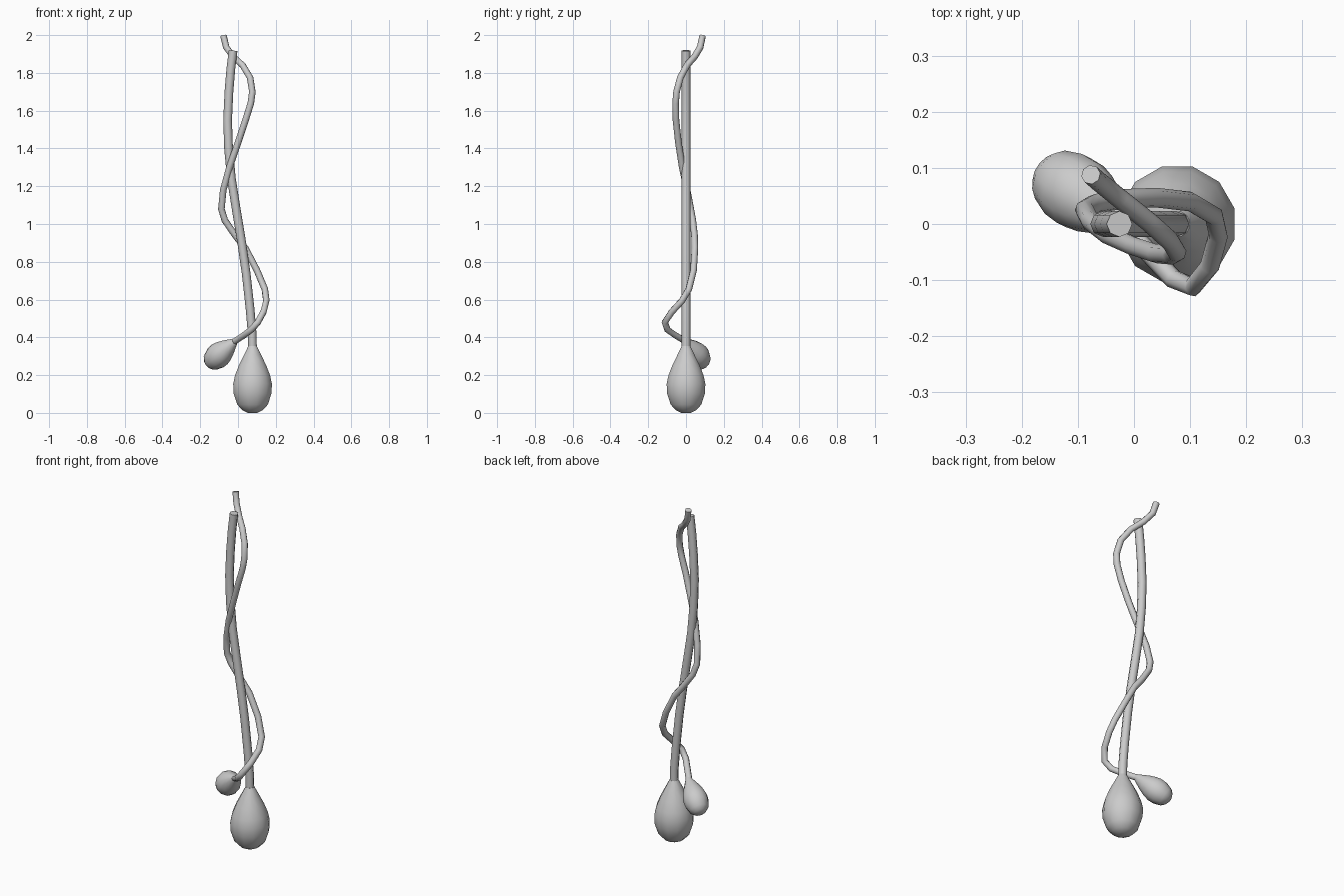
import bpy, math
from mathutils import Vector, Matrix

if "Cube" in bpy.data.objects:
    bpy.data.objects.remove(bpy.data.objects["Cube"])

# Teardrop profile: (radius, distance below the tip)
DROP = [(0.023, 0.0), (0.046, 0.045), (0.074, 0.10), (0.096, 0.155),
        (0.106, 0.20), (0.104, 0.25), (0.084, 0.31), (0.055, 0.34), (0.026, 0.354)]
SIDES = 12


def smooth(obj, angle):
    bpy.ops.object.select_all(action='DESELECT')
    obj.select_set(True)
    bpy.context.view_layer.objects.active = obj
    bpy.ops.object.shade_smooth_by_angle(angle=math.radians(angle))


def bulb(name, tip, axis, scale):
    """Lathe the teardrop and hang it from tip along axis."""
    verts, faces = [], []
    for r, d in DROP:
        for i in range(SIDES):
            a = math.tau * (i + 0.5) / SIDES
            verts.append((r * math.cos(a), r * math.sin(a), -d))
    for k in range(len(DROP) - 1):
        for i in range(SIDES):
            j = (i + 1) % SIDES
            faces.append((k * SIDES + i, (k + 1) * SIDES + i,
                          (k + 1) * SIDES + j, k * SIDES + j))
    faces.append(tuple(range(SIDES)))
    last = (len(DROP) - 1) * SIDES
    faces.append(tuple(last + i for i in reversed(range(SIDES))))
    mesh = bpy.data.meshes.new(name)
    mesh.from_pydata(verts, [], faces)
    rot = Vector((0, 0, -1)).rotation_difference(Vector(axis)).to_matrix().to_4x4()
    mesh.transform(Matrix.Translation(tip) @ rot @ Matrix.Scale(scale, 4))
    obj = bpy.data.objects.new(name, mesh)
    bpy.context.collection.objects.link(obj)
    smooth(obj, 50)


def tube(name, points, radius):
    """Eight-sided capped tube along a path."""
    curve = bpy.data.curves.new(name + "_path", 'CURVE')
    curve.dimensions = '3D'
    curve.bevel_depth = radius
    curve.bevel_resolution = 2
    curve.use_fill_caps = True
    spline = curve.splines.new('POLY')
    spline.points.add(len(points) - 1)
    for p, co in zip(spline.points, points):
        p.co = (*co, 1)
    obj = bpy.data.objects.new(name, curve)
    bpy.context.collection.objects.link(obj)
    bpy.ops.object.select_all(action='DESELECT')
    obj.select_set(True)
    bpy.context.view_layer.objects.active = obj
    bpy.ops.object.convert(target='MESH')
    smooth(bpy.context.object, 50)


# Thick main stem with its upright bulb
stem = [(0.077, 0.33), (0.075, 0.42), (0.064, 0.55), (0.043, 0.74), (0.02, 0.90),
        (-0.008, 1.07), (-0.035, 1.24), (-0.05, 1.40), (-0.055, 1.55),
        (-0.048, 1.70), (-0.038, 1.82), (-0.026, 1.918)]
tube("main_stem", [(x, 0, z) for x, z in stem], 0.023)
bulb("large_bulb", (0.077, 0, 0.354), (0, 0, -1), 1.0)

# Thin stem winding round the main one, with its tilted bulb
vine = [(-0.02, 0.0, 0.377), (0.03, -0.055, 0.41), (0.07, -0.098, 0.44),
        (0.105, -0.112, 0.48), (0.135, -0.075, 0.535), (0.15, -0.02, 0.595),
        (0.142, 0.015, 0.655), (0.10, 0.04, 0.755), (0.04, 0.047, 0.87),
        (-0.015, 0.045, 0.94), (-0.07, 0.036, 1.02), (-0.088, 0.025, 1.08),
        (-0.078, 0.006, 1.18), (-0.045, -0.02, 1.30), (0.0, -0.04, 1.43),
        (0.04, -0.053, 1.55), (0.068, -0.055, 1.64), (0.076, -0.05, 1.70),
        (0.064, -0.03, 1.775), (0.025, 0.005, 1.84), (-0.025, 0.045, 1.885),
        (-0.062, 0.075, 1.935), (-0.077, 0.088, 1.997)]
tube("winding_stem", vine, 0.0175)
bulb("small_bulb", (-0.012, -0.004, 0.383), (-0.108, 0.073, -0.093), 0.625)
